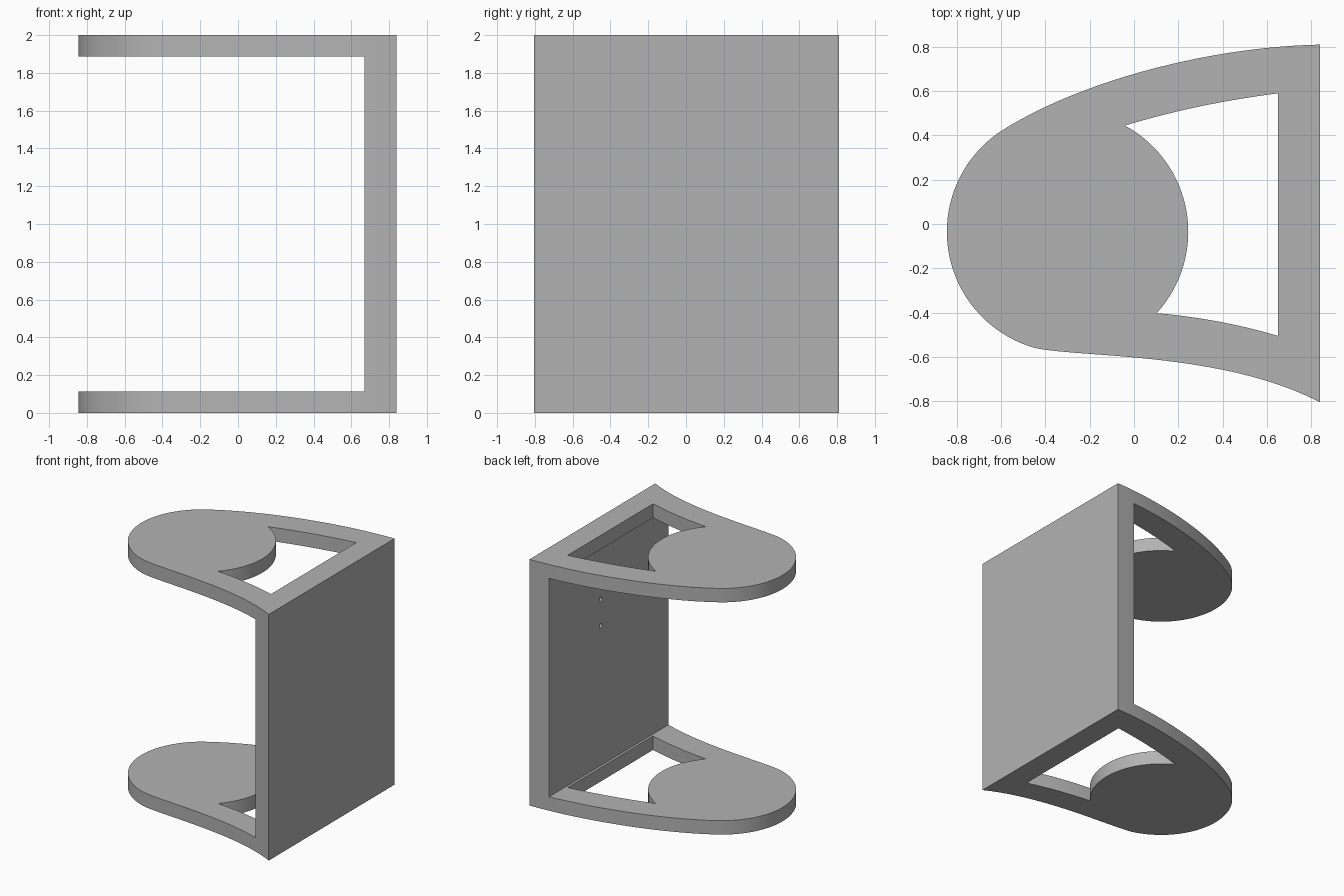
import bpy, bmesh
from math import radians, sin, cos, pi
from mathutils import Vector, Matrix
from mathutils.geometry import interpolate_bezier

cube = bpy.data.objects.get("Cube")
if cube:
    bpy.data.objects.remove(cube, do_unlink=True)

gray = bpy.data.materials.new("plain gray")
gray.use_nodes = True
color = (0.45, 0.45, 0.45, 1)
gray.diffuse_color = color
gray.node_tree.nodes["Principled BSDF"].inputs["Base Color"].default_value = color

HEIGHT, PLATE, WALL_X = 2.0, 0.113, 0.67
CX, CY, R = -0.30, -0.035, 0.545


def arc(start, end, steps):
    angles = [radians(start + (end - start) * i / steps) for i in range(steps + 1)]
    return [(CX + R * cos(a), CY + R * sin(a)) for a in angles]


def bezier(p, q, r, s, steps=24):
    pts = interpolate_bezier(*[Vector((*v, 0)) for v in (p, q, r, s)], steps)
    return [(v.x, v.y) for v in pts]


def finish(name, bm):
    bmesh.ops.recalc_face_normals(bm, faces=bm.faces)
    mesh = bpy.data.meshes.new(name)
    bm.to_mesh(mesh)
    bm.free()
    mesh.materials.append(gray)
    obj = bpy.data.objects.new(name, mesh)
    bpy.context.collection.objects.link(obj)
    return obj


def prism(name, points, z0, z1):
    bm = bmesh.new()
    face = bm.faces.new([bm.verts.new((x, y, z0)) for x, y in points])
    grown = bmesh.ops.extrude_face_region(bm, geom=[face], use_keep_orig=True)
    verts = [g for g in grown["geom"] if isinstance(g, bmesh.types.BMVert)]
    bmesh.ops.translate(bm, verts=verts, vec=(0, 0, z1 - z0))
    return finish(name, bm)


def screw_hole(name, y, z):
    bm = bmesh.new()
    place = Matrix.Translation((WALL_X, y, z)) @ Matrix.Rotation(pi / 2, 4, "Y")
    bmesh.ops.create_cone(bm, cap_ends=True, segments=16, radius1=0.017,
                          radius2=0.017, depth=0.2, matrix=place)
    return finish(name, bm)


# Outer silhouette: round cup end flaring out to the flat wall
rim = arc(124, 254, 40)
upper = bezier((0.84, 0.81), (0.34, 0.80), (-0.25, 0.645), rim[0])
lower = bezier(rim[-1], (-0.25, -0.605), (0.40, -0.575), (0.84, -0.805))
bracket = prism("bracket", upper[:-1] + rim + lower[1:], 0, HEIGHT)

# Window between the disc and the wall
disc = arc(61.6, -42.4, 32)
window = (bezier((0.65, 0.59), (0.42, 0.56), (0.19, 0.515), disc[0])[:-1] + disc
          + bezier(disc[-1], (0.30, -0.42), (0.48, -0.455), (0.65, -0.505))[1:])

# Cutters: open middle, windows and two blind screw holes
gap = [(-1, -1), (WALL_X, -1), (WALL_X, 1), (-1, 1)]
cutters = [prism("gap_cutter", gap, PLATE, HEIGHT - PLATE),
           prism("window_cutter", window, -0.1, HEIGHT + 0.1),
           screw_hole("upper_hole_cutter", 0.14, 1.465),
           screw_hole("lower_hole_cutter", 0.14, 1.25)]

bpy.ops.object.select_all(action="DESELECT")
bpy.context.view_layer.objects.active = bracket
bracket.select_set(True)
for cutter in cutters:
    cutter.hide_render = True
    cut = bracket.modifiers.new(cutter.name, "BOOLEAN")
    cut.operation = "DIFFERENCE"
    cut.solver = "EXACT"
    cut.object = cutter
    bpy.ops.object.modifier_apply(modifier=cut.name)
    bpy.data.objects.remove(cutter, do_unlink=True)

bpy.ops.object.shade_smooth_by_angle(angle=radians(25))
